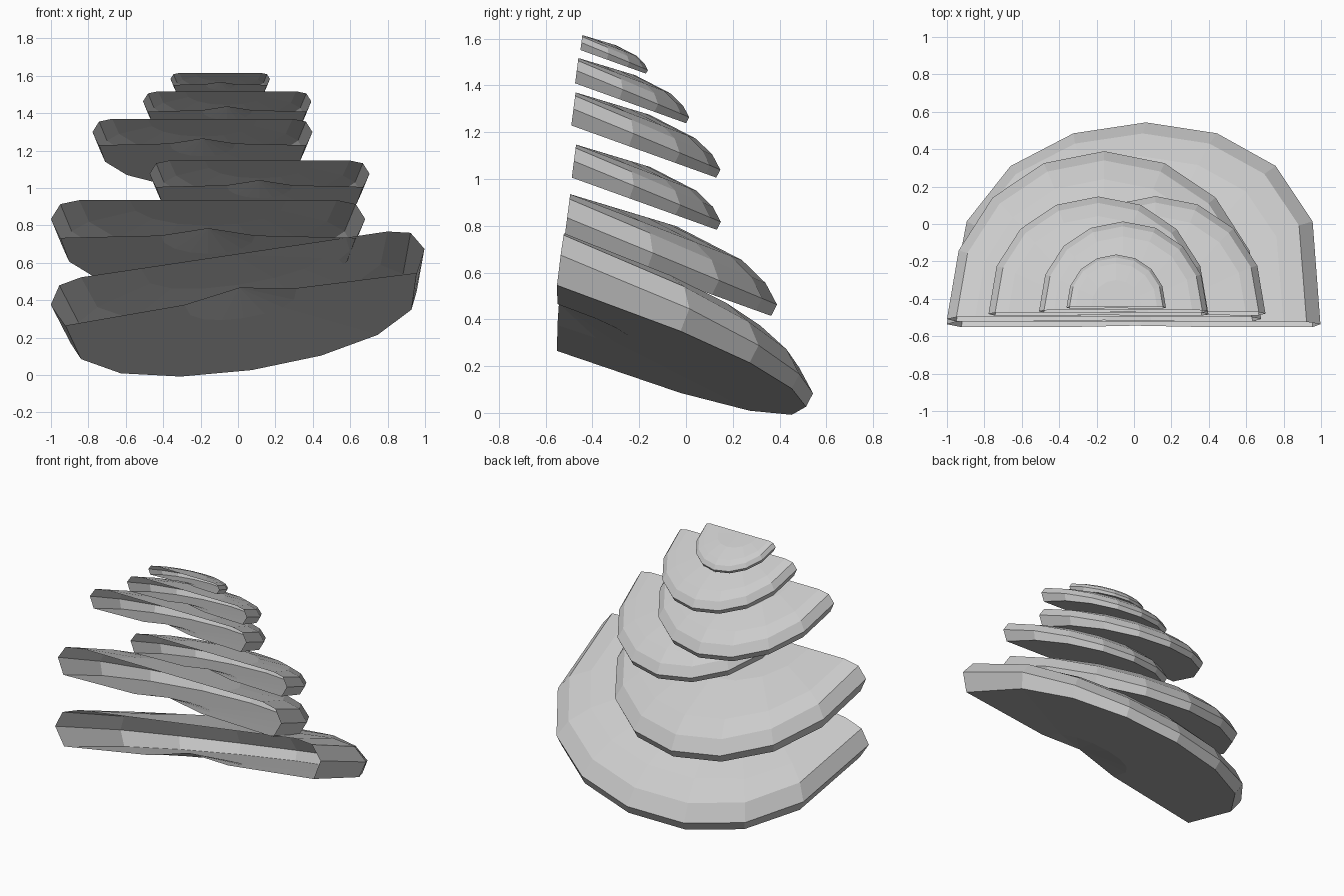
import bpy, bmesh
from math import sin, cos, pi, radians

if "Cube" in bpy.data.objects:
    bpy.data.objects.remove(bpy.data.objects["Cube"])

SEG = 8        # sides round each half-disc
DEPTH = 1.07   # depth relative to half-width
SLOPE = 0.36   # downward pitch towards the rim
LEAN = 0.13    # tilt of the open attached side

# Radial profile, top to underside:
# radius, extra radius at the front, height, extra height at the front
PROFILE = [
    (0.50, 0.00, 0.00, 0.03),
    (0.82, 0.00, 0.00, -0.02),
    (0.94, 0.00, -0.025, -0.065),
    (1.00, 0.005, -0.12, -0.055),
    (0.94, 0.045, -0.24, 0.00),
    (0.30, 0.00, -0.225, 0.00),
]


def point(bm, x, y, h):
    return bm.verts.new((x, y + LEAN * h, h - SLOPE * y))


def shelf(name, cx, back_y, top_z, half_width, roll=0, fullness=0.93):
    bm = bmesh.new()
    top = point(bm, 0, 0, 0)
    under = point(bm, 0, 0, -0.178)
    rings = []
    for f, f_front, h, h_front in PROFILE:
        ring = []
        for i in range(SEG + 1):
            a = pi * i / SEG
            s = max(sin(a), 0)
            r = f + f_front * s
            ring.append(point(bm, r * cos(a), r * DEPTH * s ** fullness, h + h_front * s))
        rings.append(ring)
    # cap, rim and underside; the attached side stays open
    for i in range(SEG):
        bm.faces.new((top, rings[0][i], rings[0][i + 1]))
        bm.faces.new((under, rings[-1][i + 1], rings[-1][i]))
        for r, s in zip(rings, rings[1:]):
            bm.faces.new((r[i], s[i], s[i + 1], r[i + 1]))
    mesh = bpy.data.meshes.new(name)
    bm.to_mesh(mesh)
    bm.free()
    ob = bpy.data.objects.new(name, mesh)
    bpy.context.collection.objects.link(ob)
    ob.location = (cx, back_y, top_z)
    ob.scale = (half_width,) * 3
    ob.rotation_euler.y = radians(-roll)


# Stack of bracket shelves, bottom to top
shelf("shelf_1_bottom", -0.02, -0.52, 0.645, 1.01, roll=8.5, fullness=0.7)
shelf("shelf_2", -0.16, -0.495, 0.935, 0.84)
shelf("shelf_3", 0.115, -0.47, 1.147, 0.588)
shelf("shelf_4", -0.19, -0.472, 1.37, 0.588)
shelf("shelf_5", -0.058, -0.46, 1.517, 0.45)
shelf("shelf_6_top", -0.095, -0.443, 1.615, 0.266)
